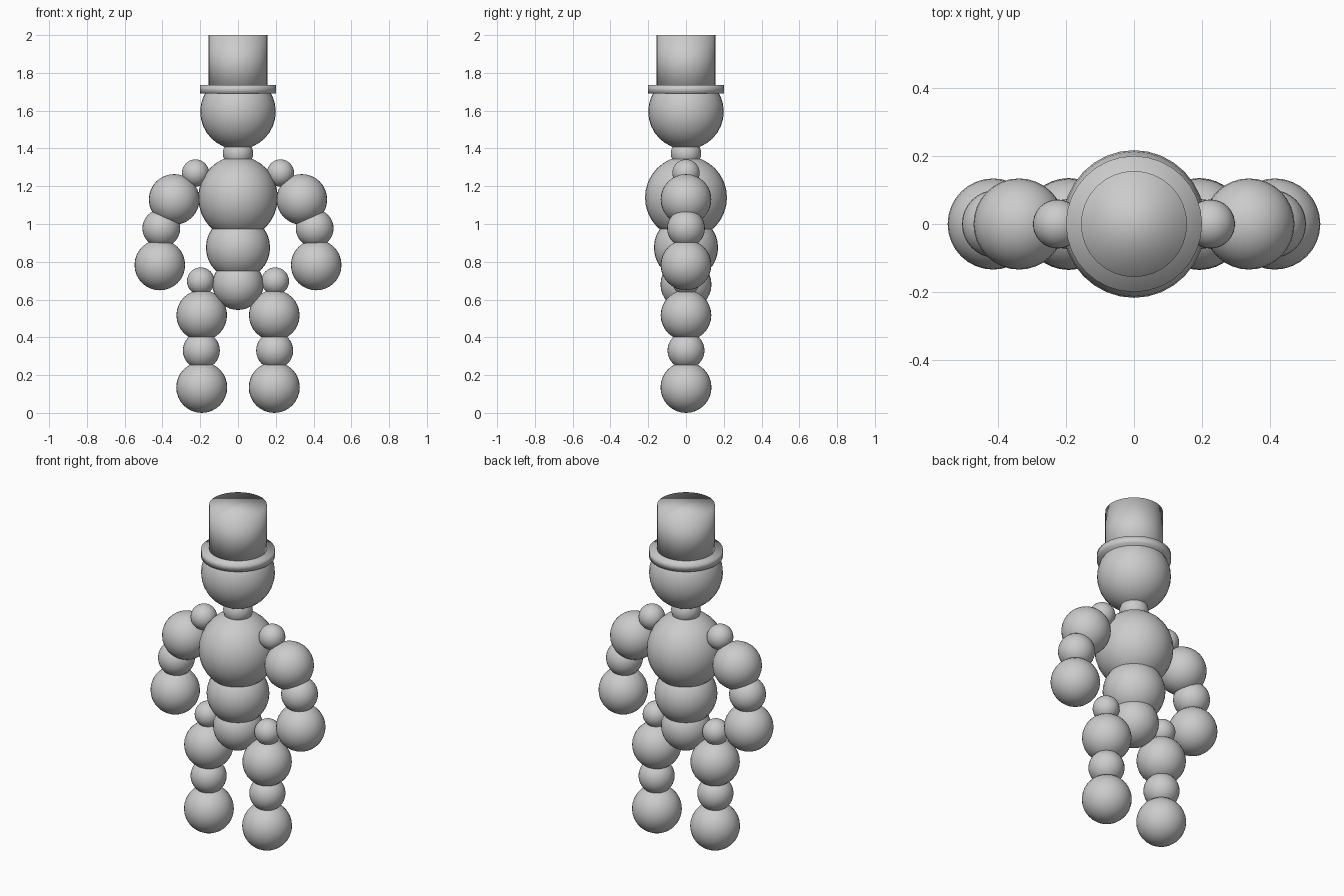
import bpy

if "Cube" in bpy.data.objects:
    bpy.data.objects.remove(bpy.data.objects["Cube"])


def smooth(obj, name):
    obj.name = name
    for p in obj.data.polygons:
        p.use_smooth = True
    return obj


def ball(name, x, z, r, scale=(1, 1, 1)):
    bpy.ops.mesh.primitive_uv_sphere_add(segments=32, ring_count=16, radius=r, location=(x, 0, z))
    obj = smooth(bpy.context.object, name)
    obj.scale = scale
    return obj


def disc(name, r, z0, z1):
    bpy.ops.mesh.primitive_cylinder_add(vertices=32, radius=r, depth=z1 - z0,
                                        location=(0, 0, (z0 + z1) / 2))
    return smooth(bpy.context.object, name)


# Head, neck and trunk
ball("head", 0, 1.595, 0.2)
ball("neck", 0, 1.375, 0.08)
ball("chest", 0, 1.14, 0.217, (0.97, 1, 1.01))
ball("belly", 0, 0.875, 0.17)
ball("pelvis", 0, 0.68, 0.135)

# Top hat
disc("hat_brim", 0.2, 1.69, 1.735)
disc("hat_crown", 0.156, 1.70, 2.0)

# Limbs: name, x, z, radius, mirrored to both sides
limbs = [
    ("shoulder", 0.225, 1.27, 0.072),
    ("upper_arm", 0.338, 1.13, 0.134),
    ("forearm", 0.406, 0.977, 0.1),
    ("hand", 0.414, 0.783, 0.134),
    ("hip_joint", 0.197, 0.697, 0.073),
    ("thigh", 0.192, 0.517, 0.134),
    ("knee", 0.194, 0.33, 0.098),
    ("foot", 0.192, 0.135, 0.135),
]
for name, x, z, r in limbs:
    for side, s in (("left", 1), ("right", -1)):
        ball(f"{side}_{name}", s * x, z, r)
